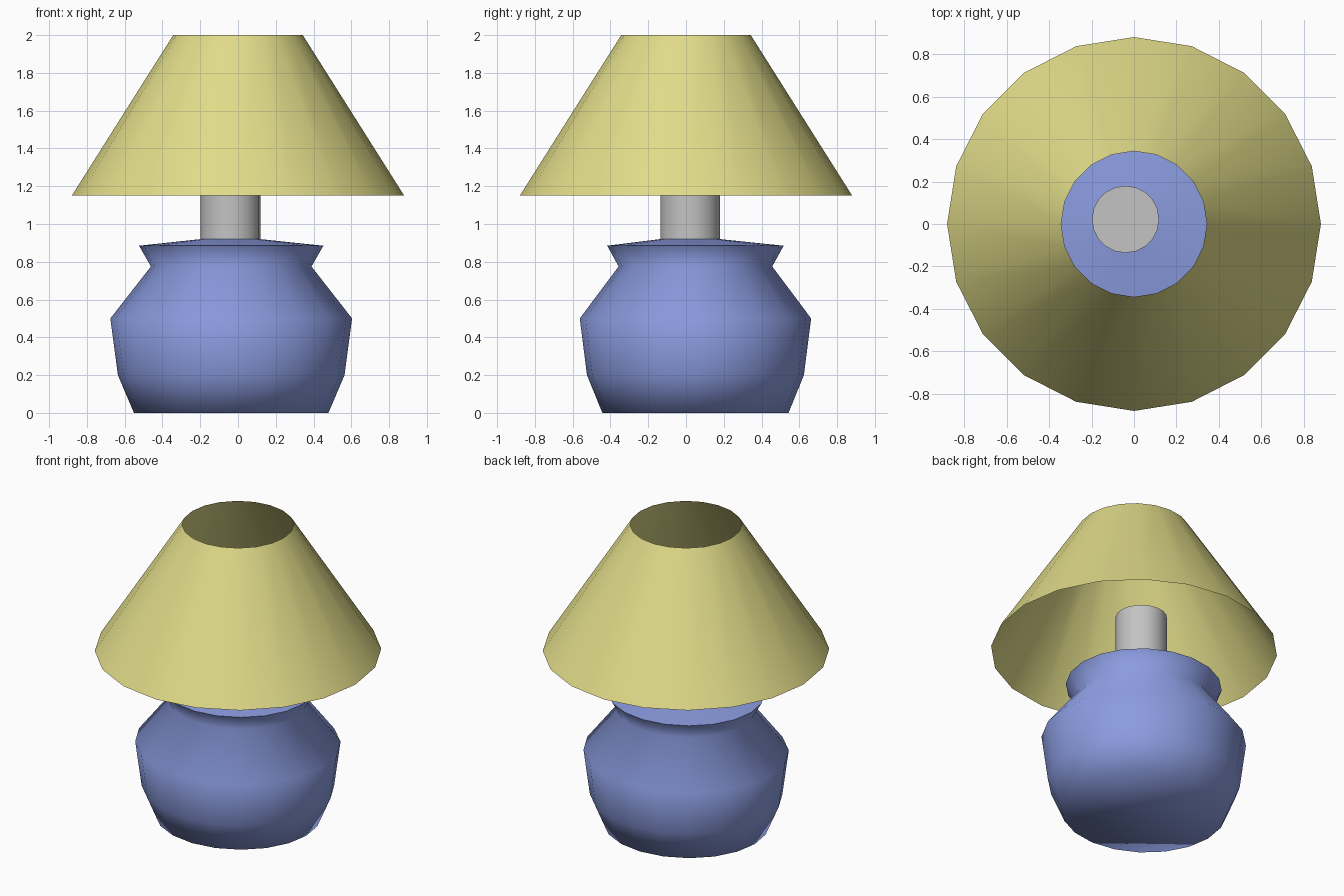
import bpy
import bmesh
from math import cos, sin, pi, radians

SIDES = 20

if "Cube" in bpy.data.objects:
    bpy.data.objects.remove(bpy.data.objects["Cube"], do_unlink=True)


def material(name, rgb):
    mat = bpy.data.materials.new(name)
    mat.use_nodes = True
    mat.diffuse_color = (*rgb, 1)
    mat.node_tree.nodes["Principled BSDF"].inputs["Base Color"].default_value = (*rgb, 1)
    return mat


def lathe(name, mat, rings, cap_bottom=False, cap_top=False):
    """Skin a stack of elliptical rings: (centre x, centre y, z, radius x, radius y)."""
    bm = bmesh.new()
    loops = []
    for cx, cy, z, rx, ry in rings:
        angles = [2 * pi * i / SIDES for i in range(SIDES)]
        loops.append([bm.verts.new((cx + rx * cos(a), cy + ry * sin(a), z)) for a in angles])
    for low, high in zip(loops, loops[1:]):
        for i in range(SIDES):
            j = (i + 1) % SIDES
            bm.faces.new((low[i], low[j], high[j], high[i]))
    if cap_bottom:
        bm.faces.new(loops[0][::-1])
    if cap_top:
        bm.faces.new(loops[-1])
    mesh = bpy.data.meshes.new(name)
    bm.to_mesh(mesh)
    bm.free()
    mesh.materials.append(mat)
    obj = bpy.data.objects.new(name, mesh)
    bpy.context.collection.objects.link(obj)
    bpy.ops.object.select_all(action="DESELECT")
    obj.select_set(True)
    bpy.context.view_layer.objects.active = obj
    bpy.ops.object.shade_smooth_by_angle(angle=radians(75))
    return obj


blue = material("glazed_blue", (0.26, 0.335, 0.75))
yellow = material("shade_yellow", (0.75, 0.71, 0.25))
grey = material("stem_grey", (0.55, 0.55, 0.55))

# Slightly oval pot with a pinched neck, closed by a shallow sloping lid
profile = [(0.515, 0), (0.6, 0.2), (0.64, 0.5), (0.425, 0.775), (0.488, 0.885)]
pot = [(-0.036, 0.05, z, r, r * 0.957) for r, z in profile]
stem_ring = (-0.04, 0.022, 0.92, 0.158, 0.158)
lathe("lamp_base", blue, pot + [stem_ring], cap_bottom=True)

# Stem rising into the shade
stem_top = stem_ring[:2] + (1.39,) + stem_ring[3:]
lathe("stem", grey, [stem_ring, stem_top], cap_top=True)

# Thin open cone shade
lathe("lampshade", yellow, [(0, 0, 1.15, 0.88, 0.88), (0, 0, 2, 0.343, 0.343)])
